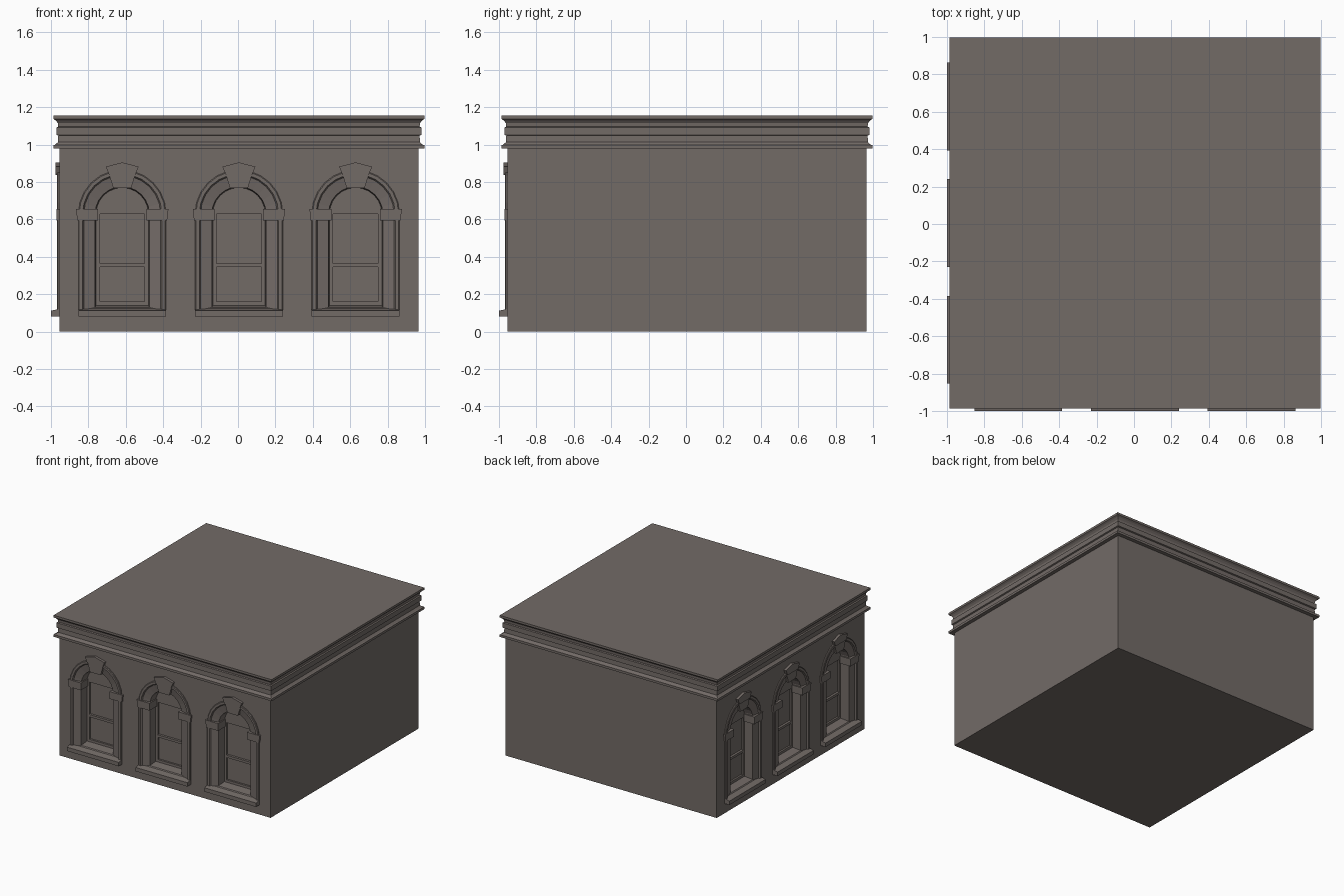
import bpy, bmesh
from math import pi, sin, cos
from mathutils import Matrix

cube = bpy.data.objects.get("Cube")
if cube:
    bpy.data.objects.remove(cube, do_unlink=True)

COLOUR = (0.17, 0.146, 0.134, 1)
stone = bpy.data.materials.new("warm_grey_stone")
stone.use_nodes = True
stone.diffuse_color = COLOUR
bsdf = next(n for n in stone.node_tree.nodes if n.type == "BSDF_PRINCIPLED")
bsdf.inputs["Base Color"].default_value = COLOUR
bsdf.inputs["Roughness"].default_value = 0.9

CENTRE = Matrix.Translation((0.005, 0.005, 0))
HALF = 0.96          # half width of the walls
SPRING = 0.63        # height where the arches begin
SPACING = 0.624


def to_mesh(bm, name):
    bmesh.ops.recalc_face_normals(bm, faces=bm.faces)
    mesh = bpy.data.meshes.new(name)
    bm.to_mesh(mesh)
    bm.free()
    mesh.materials.append(stone)
    return mesh


def place(mesh, name, matrix):
    ob = bpy.data.objects.new(name, mesh)
    bpy.context.scene.collection.objects.link(ob)
    ob.matrix_world = matrix
    return ob


def loft(bm, loops, cap_start=True, cap_end=True):
    rings = [[bm.verts.new(p) for p in loop] for loop in loops]
    n = len(rings[0])
    for a, b in zip(rings, rings[1:]):
        for i in range(n):
            j = (i + 1) % n
            bm.faces.new((a[i], a[j], b[j], b[i]))
    if cap_start:
        bm.faces.new(rings[0])
    if cap_end:
        bm.faces.new(rings[-1])


def prism(bm, outline, front, back):
    """Extrude an (x, z) outline along y."""
    loft(bm, [[(x, y, z) for x, z in outline] for y in (front, back)])


def box(bm, x0, x1, z0, z1, front, back):
    prism(bm, [(x0, z0), (x1, z0), (x1, z1), (x0, z1)], front, back)


def arch(r, base, segments=12):
    """Round-headed outline of half width r standing on base."""
    head = [(r * cos(pi * i / segments), SPRING + r * sin(pi * i / segments))
            for i in range(segments + 1)]
    return [(-r, base), (r, base)] + head


# Window parts, modelled with y = 0 on the wall surface
def surround():
    bm = bmesh.new()
    steps = [(.235, .08, .01), (.235, .08, -.008), (.23, .085, -.012),
             (.212, .11, -.012), (.205, .115, -.002), (.145, .13, .01),
             (.14, .14, .08), (.14, .14, .095)]
    loft(bm, [[(x, y, z) for x, z in arch(r, base)] for r, base, y in steps],
         cap_start=False)
    return to_mesh(bm, "window_surround")


def sill():
    bm = bmesh.new()
    profile = [(-.045, .08), (-.045, .112), (.085, .14), (.085, .08)]
    loft(bm, [[(x, y, z) for y, z in profile] for x in (-.235, .235)])
    return to_mesh(bm, "window_sill")


def imposts():
    bm = bmesh.new()
    for s in (-1, 1):
        outline = [(s * .13, .595), (s * .24, .595), (s * .247, .655), (s * .13, .655)]
        prism(bm, outline, -.015, .08)
    return to_mesh(bm, "arch_imposts")


def keystone():
    bm = bmesh.new()
    prism(bm, [(-.07, .838), (.07, .838), (.088, .882), (0, .905), (-.088, .882)],
          -.021, .02)
    prism(bm, [(-.048, .767), (.048, .767), (.07, .84), (-.07, .84)], -.014, .08)
    return to_mesh(bm, "arch_keystone")


def sash():
    bm = bmesh.new()
    for s in (-1, 1):
        box(bm, *sorted((s * .12, s * .141)), .14, SPRING, .08, .096)
    box(bm, -.12, .12, .14, .16, .08, .096)
    box(bm, -.12, .12, .345, .365, .076, .096)
    head = [p for p in arch(.141, SPRING)[2:]]
    prism(bm, head, .08, .096)
    return to_mesh(bm, "window_sash")


parts = {m.name: m for m in (surround(), sill(), imposts(), keystone(), sash())}

# Three windows on the front and three on the right side
openings = bmesh.new()
for side, angle in (("front", 0), ("right", -pi / 2)):
    turn = CENTRE @ Matrix.Rotation(angle, 4, "Z")
    for i in (-1, 0, 1):
        spot = turn @ Matrix.Translation((i * SPACING, -HALF, 0))
        for name, mesh in parts.items():
            place(mesh, f"{side}_{name}_{i + 2}", spot)
        start = len(openings.verts)
        prism(openings, arch(.205, .115), -.1, .12)
        openings.verts.ensure_lookup_table()
        bmesh.ops.transform(openings, matrix=spot, verts=openings.verts[start:])


def square(half, z):
    return [(-half, -half, z), (half, -half, z), (half, half, z), (-half, half, z)]


# Walls with the window openings cut out
bm = bmesh.new()
loft(bm, [square(HALF, 0), square(HALF, 0.99)])
walls = place(to_mesh(bm, "walls"), "walls", CENTRE)
cutter = place(to_mesh(openings, "opening_cutter"), "opening_cutter", Matrix())
cutter.hide_render = True
cut = walls.modifiers.new("openings", "BOOLEAN")
cut.operation = "DIFFERENCE"
cut.solver = "EXACT"
cut.object = cutter
bpy.context.view_layer.objects.active = walls
bpy.ops.object.modifier_apply(modifier=cut.name)
bpy.data.objects.remove(cutter, do_unlink=True)

# Moulded cornice and flat roof
bm = bmesh.new()
moulding = [(.955, .978), (.991, .978), (.991, .997), (.982, 1.0), (.968, 1.013),
            (.966, 1.048), (.976, 1.052), (.976, 1.092), (.966, 1.096),
            (.968, 1.115), (.978, 1.128), (.991, 1.137), (.991, 1.155)]
loft(bm, [square(h, z) for h, z in moulding])
place(to_mesh(bm, "cornice"), "cornice", CENTRE)
